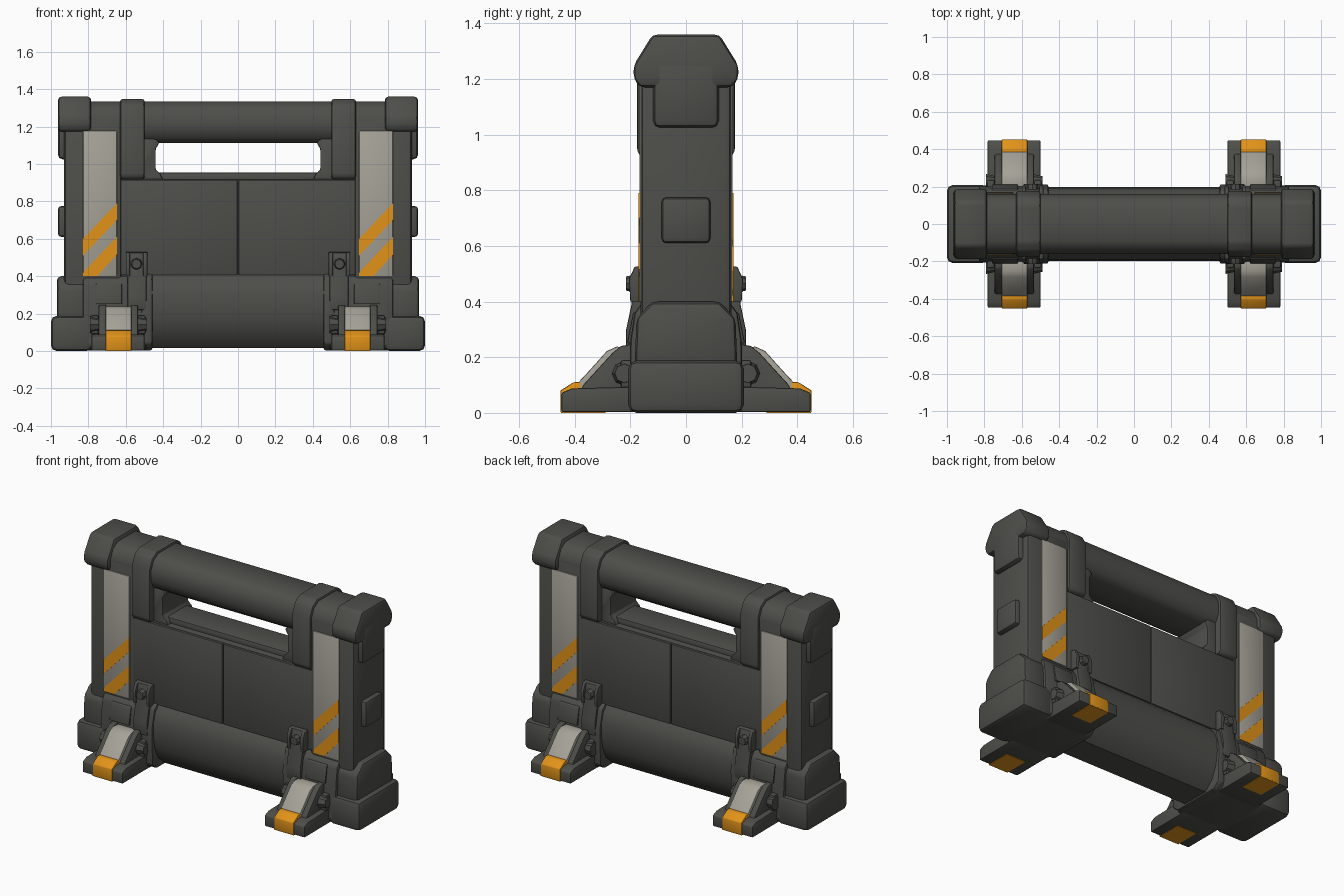
import bpy, bmesh, math
from mathutils import Vector

if "Cube" in bpy.data.objects:
    bpy.data.objects.remove(bpy.data.objects["Cube"])


def material(name, rgb):
    m = bpy.data.materials.new(name)
    m.use_nodes = True
    m.diffuse_color = (*rgb, 1)
    bsdf = m.node_tree.nodes["Principled BSDF"]
    bsdf.inputs["Base Color"].default_value = (*rgb, 1)
    bsdf.inputs["Roughness"].default_value = 0.7
    return m


DARK = material("dark grey", (0.075, 0.076, 0.068))
GREY = material("light grey", (0.38, 0.36, 0.31))
ORANGE = material("orange", (0.75, 0.29, 0.01))


def prism(name, pts, axis, lo, hi, mat=DARK, bevel=0.0, seg=2):
    """Extrude a profile along x (points are y, z) or along y (points are x, z)."""
    bm = bmesh.new()
    put = (lambda p, d: (d, p[0], p[1])) if axis == "x" else (lambda p, d: (p[0], d, p[1]))
    rings = [[bm.verts.new(put(p, d)) for p in pts] for d in (lo, hi)]
    for r in rings:
        bm.faces.new(r)
    n = len(pts)
    for i in range(n):
        j = (i + 1) % n
        bm.faces.new((rings[0][i], rings[0][j], rings[1][j], rings[1][i]))
    bmesh.ops.recalc_face_normals(bm, faces=bm.faces)
    if bevel:
        edges = [e for e in bm.edges if e.calc_face_angle(0) > math.radians(28)]
        bmesh.ops.bevel(bm, geom=edges, offset=bevel, segments=seg, profile=0.5,
                        affect="EDGES", clamp_overlap=True)
    return finish(name, bm, mat)


def finish(name, bm, mat):
    me = bpy.data.meshes.new(name)
    bm.to_mesh(me)
    bm.free()
    ob = bpy.data.objects.new(name, me)
    bpy.context.collection.objects.link(ob)
    me.materials.append(mat)
    bpy.ops.object.select_all(action="DESELECT")
    ob.select_set(True)
    bpy.context.view_layer.objects.active = ob
    bpy.ops.object.shade_smooth_by_angle(angle=math.radians(35))
    return ob


def box(name, x, y, z, mat=DARK, bevel=0.0):
    pts = [(y[0], z[0]), (y[1], z[0]), (y[1], z[1]), (y[0], z[1])]
    return prism(name, pts, "x", x[0], x[1], mat, bevel)


def both(half):
    """Mirror a half profile to the other side of y = 0."""
    return half + [(-y, z) for y, z in reversed(half)]


def bolt(name, centre, axis, radius, depth):
    bm = bmesh.new()
    rot = Vector((0, 0, 1)).rotation_difference(Vector(axis)).to_matrix().to_4x4()
    rot.translation = Vector(centre)
    bmesh.ops.create_cone(bm, cap_ends=True, segments=8, radius1=radius,
                          radius2=radius * 0.75, depth=depth, matrix=rot)
    return finish(name, bm, DARK)


# Central body: core, lower drum and handle bar
box("body_core", (-0.66, 0.66), (-0.142, 0.142), (0.3, 0.92), bevel=0.01)
box("handle_ledge", (-0.5, 0.5), (-0.1, 0.1), (0.9, 0.955), bevel=0.012)
drum = [(0.14, 0.41), (0.175, 0.37), (0.193, 0.31), (0.198, 0.24),
        (0.185, 0.15), (0.15, 0.07), (0.09, 0.015)]
prism("lower_drum", both(drum), "x", -0.48, 0.48)
bar = [(0.09, 1.333), (0.135, 1.305), (0.16, 1.25), (0.16, 1.19), (0.14, 1.14), (0.1, 1.112)]
prism("handle_bar", both(bar), "x", -0.85, 0.85)

for s, side in ((1, "left"), (-1, "right")):
    def sx(a, b):
        return (min(s * a, s * b), max(s * a, s * b))

    def part(name, half, a, b, bevel=0.015):
        return prism(side + "_" + name, both(half), "x", *sx(a, b), DARK, bevel)

    # Upright post with its button
    box(side + "_post", sx(0.62, 0.93), (-0.163, 0.163), (0.1, 1.25), bevel=0.025)
    box(side + "_side_button", sx(0.9, 0.963), (-0.088, 0.088), (0.61, 0.775), bevel=0.018)

    # Rounded corner cap with outer flap
    part("corner_cap", [(0.12, 1.36), (0.188, 1.25), (0.188, 1.2), (0.165, 1.17)],
         0.785, 0.962, 0.035)
    box(side + "_corner_flap", sx(0.88, 0.963), (-0.118, 0.118), (1.025, 1.27), bevel=0.025)

    # Clamp joining the bar to the body, and the trim of the grip opening
    part("bar_clamp", [(0.1, 1.347), (0.145, 1.32), (0.176, 1.255), (0.176, 0.94), (0.16, 0.918)],
         0.5, 0.63, 0.012)
    grip = [(0.55, 0.915), (0.4, 0.915), (0.415, 0.945), (0.44, 0.97),
            (0.44, 1.08), (0.42, 1.115), (0.45, 1.14), (0.55, 1.14)]
    prism(side + "_grip_trim", [(s * x, z) for x, z in grip], "y", -0.13, 0.13, DARK, 0.006)

    # Base: corner foot, collar, leg housing and drum flange
    box(side + "_corner_foot", sx(0.78, 1.0), (-0.208, 0.208), (0, 0.188), bevel=0.03)
    part("collar", [(0.12, 0.4), (0.178, 0.34), (0.185, 0.15)], 0.8, 0.968, 0.022)
    part("leg_housing", [(0.155, 0.4), (0.185, 0.36), (0.2, 0.26), (0.205, 0.03), (0.18, 0.004)],
         0.49, 0.83, 0.012)
    part("drum_flange", [(0.15, 0.415), (0.185, 0.385), (0.212, 0.26), (0.205, 0.04), (0.16, 0.004)],
         0.458, 0.515, 0.01)

    for t, end in ((-1, "front"), (1, "back")):
        tag = side + "_" + end + "_"

        def ty(a, b):
            return (min(t * a, t * b), max(t * a, t * b))

        def slab(name, half, a, b, mat=DARK, bevel=0.006):
            return prism(tag + name, [(t * y, z) for y, z in half], "x", *sx(a, b), mat, bevel)

        # Body panel, leaving a fine seam in the middle
        box(tag + "panel", sx(0.003, 0.64), ty(0.13, 0.154), (0.405, 0.915), bevel=0.006)

        # Light strip with slanted warning bands
        box(tag + "strip", sx(0.648, 0.828), ty(0.155, 0.168), (0.4, 1.178), GREY, 0.004)
        turn = -t
        x0, x1 = sorted((turn * s * 0.648, turn * s * 0.828))
        rise = 0.19
        low = x0 + 0.075
        bands = [
            [(x0, 0.51), (x1, 0.51 + rise), (x1, 0.6 + rise), (x0, 0.6)],
            [(x0, 0.4), (low, 0.4), (x1, 0.515), (x1, 0.61), (x0, 0.42)],
        ]
        for i, band in enumerate(bands):
            prism(tag + "band_%d" % (i + 1), [(turn * x, z) for x, z in band],
                  "y", *ty(0.166, 0.1705), ORANGE)

        # Hinge bracket with bolts
        slab("hinge_bracket", [(0.14, 0.53), (0.178, 0.525), (0.192, 0.45), (0.196, 0.39),
                               (0.215, 0.3), (0.215, 0.22), (0.14, 0.22)], 0.49, 0.59)
        for x in (0.485, 0.578):
            slab("hinge_ear", [(0.15, 0.53), (0.185, 0.525), (0.205, 0.48), (0.2, 0.4), (0.15, 0.4)],
                 x, x + 0.022, bevel=0.004)
        bolt(tag + "hinge_bolt", (s * 0.543, t * 0.195, 0.465), (0, t, 0), 0.034, 0.04)
        slab("housing_pad", [(0.15, 0.37), (0.19, 0.36), (0.212, 0.25), (0.15, 0.25)], 0.62, 0.76)

        # Outrigger: flat foot, wedge cheeks, light arm and orange toe
        slab("outrigger_foot", [(0.15, 0.003), (0.447, 0.003), (0.447, 0.072), (0.41, 0.088),
                                (0.15, 0.095)], 0.5, 0.782)
        for a, b in ((0.535, 0.573), (0.705, 0.745)):
            slab("outrigger_cheek", [(0.18, 0.25), (0.235, 0.24), (0.265, 0.215), (0.37, 0.1),
                                     (0.38, 0.07), (0.18, 0.07)], a, b)
        slab("outrigger_arm", [(0.18, 0.235), (0.25, 0.238), (0.285, 0.222), (0.345, 0.155),
                               (0.385, 0.112), (0.385, 0.06), (0.18, 0.06)], 0.57, 0.708, GREY)
        slab("outrigger_toe", [(0.375, 0.002), (0.375, 0.112), (0.405, 0.11), (0.452, 0.08),
                               (0.452, 0.002)], 0.57, 0.708, ORANGE)
        box(tag + "sole_plate", sx(0.57, 0.708), ty(0.29, 0.45), (0, 0.006), ORANGE)
        for x in (0.515, 0.765):
            bolt(tag + "outrigger_bolt", (s * x, t * 0.222, 0.142), (1, 0, 0), 0.045, 0.05)
            box(tag + "bolt_lug", sx(x - 0.02, x + 0.02), ty(0.17, 0.235), (0.09, 0.19), bevel=0.008)
